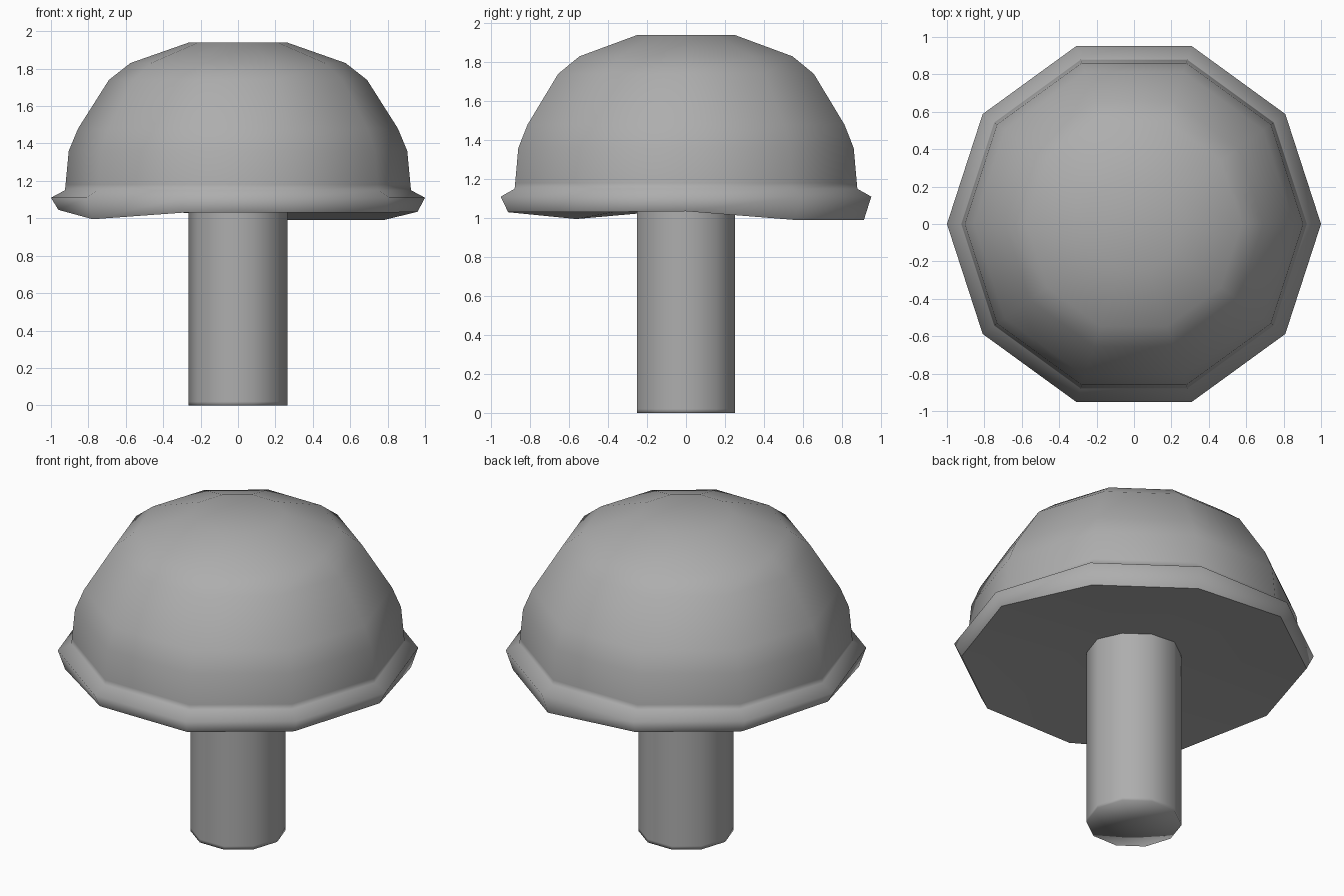
import bpy, bmesh, math

cube = bpy.data.objects.get("Cube")
if cube:
    bpy.data.objects.remove(cube, do_unlink=True)

SIDES = 10

grey = bpy.data.materials.new("plain_grey")
grey.use_nodes = True
grey.diffuse_color = (0.42, 0.42, 0.42, 1)
grey.node_tree.nodes["Principled BSDF"].inputs["Base Color"].default_value = (0.42, 0.42, 0.42, 1)


def lathe(name, profile, base_z, heights=None):
    """Ten-sided turned solid from (radius, z) points, listed bottom to top.
    base_z is the height of the middle of the underside.
    heights overrides z around the lowest ring, which then gets a sharp edge."""
    bm = bmesh.new()
    rings = []
    for j, (r, z) in enumerate(profile):
        ring = []
        for i in range(SIDES):
            a = math.tau * i / SIDES
            h = heights[i] if heights and j == 0 else z
            ring.append(bm.verts.new((r * math.cos(a), r * math.sin(a), h)))
        rings.append(ring)
    middle = bm.verts.new((0, 0, base_z))
    for i in range(SIDES):
        k = (i + 1) % SIDES
        for low, high in zip(rings, rings[1:]):
            bm.faces.new((low[i], low[k], high[k], high[i]))
        bm.faces.new((middle, rings[0][k], rings[0][i]))
        if heights:
            bm.edges.get((rings[0][i], rings[0][k])).smooth = False
    bm.faces.new(rings[-1])
    for f in bm.faces:
        f.smooth = True
    mesh = bpy.data.meshes.new(name)
    bm.to_mesh(mesh)
    bm.free()
    mesh.materials.append(grey)
    obj = bpy.data.objects.new(name, mesh)
    bpy.context.collection.objects.link(obj)
    return obj


# Stem, running up into the cap; the low ring keeps its wall shading straight
lathe("stem", [(0.265, 0), (0.265, 0.02), (0.265, 1.07), (0.265, 1.1)], 0)

# Cap: uneven lower lip round a shallow hollow, flared rim, stepped dome, flat crown
lip = [1.035, 0.99, 0.99, 1.03, 1.03, 1.045, 0.995, 1.03, 1.03, 1.03]
lathe("cap",
      [(0.96, 1.03), (1.0, 1.11), (0.925, 1.15), (0.922, 1.18), (0.905, 1.36),
       (0.855, 1.48), (0.69, 1.74), (0.575, 1.83), (0.262, 1.94)],
      1.1, heights=lip)
